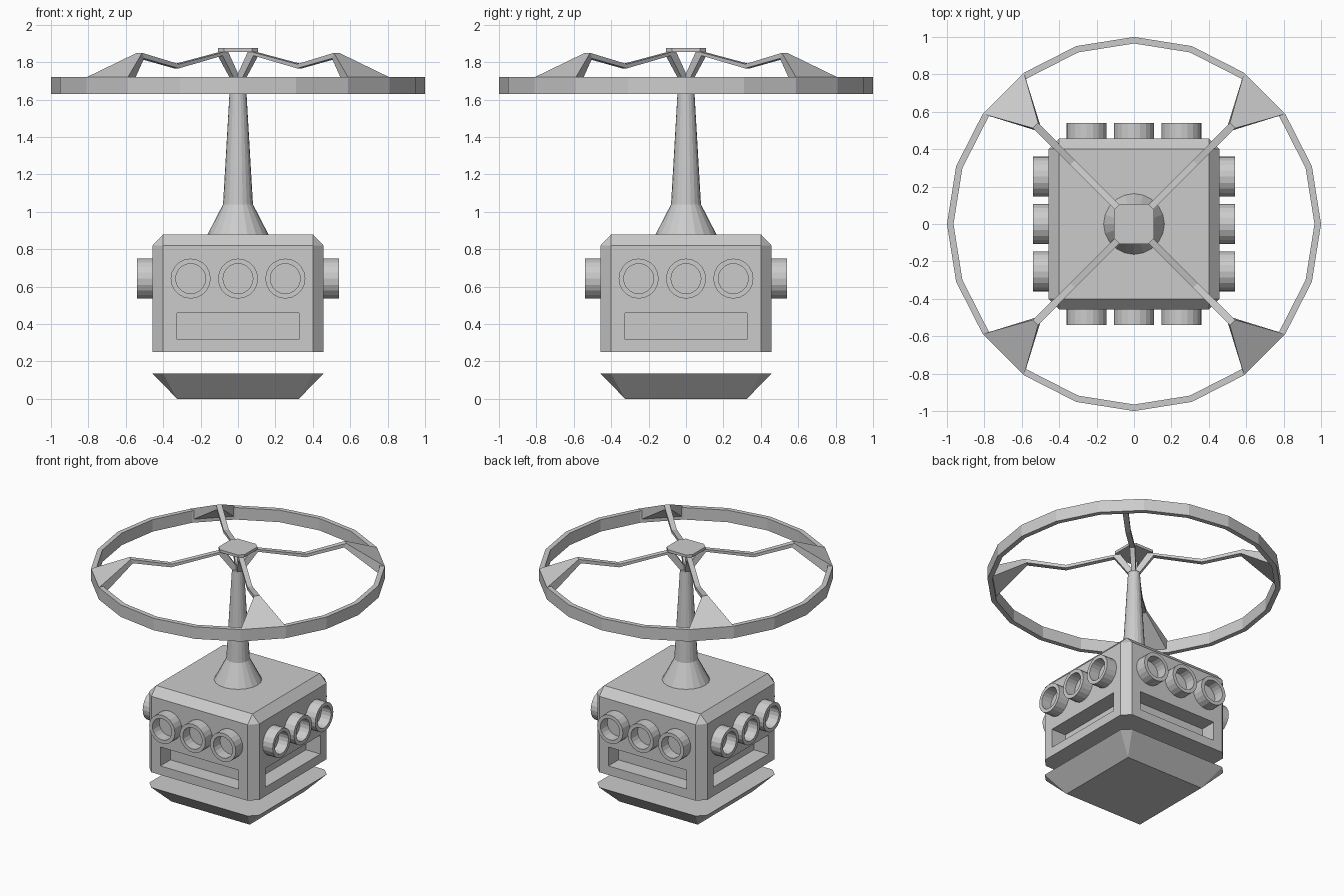
import bpy, bmesh, math
from mathutils import Matrix, Vector

if "Cube" in bpy.data.objects:
    bpy.data.objects.remove(bpy.data.objects["Cube"])


def finish(name, bm):
    bmesh.ops.recalc_face_normals(bm, faces=bm.faces)
    me = bpy.data.meshes.new(name)
    bm.to_mesh(me)
    bm.free()
    ob = bpy.data.objects.new(name, me)
    bpy.context.collection.objects.link(ob)
    return ob


def hull(name, points):
    bm = bmesh.new()
    bmesh.ops.convex_hull(bm, input=[bm.verts.new(p) for p in points])
    bmesh.ops.dissolve_limit(bm, angle_limit=0.01, verts=bm.verts, edges=bm.edges)
    return finish(name, bm)


def octagon(a, b, z):
    return [(sx * p, sy * q, z) for p, q in ((a, b), (b, a)) for sx in (-1, 1) for sy in (-1, 1)]


def square(a, z):
    return [(sx * a, sy * a, z) for sx in (-1, 1) for sy in (-1, 1)]


def lathe(name, profile, sides, matrix=Matrix(), closed=False):
    bm = bmesh.new()
    rings = [[bm.verts.new(matrix @ Vector((r * math.cos(t), r * math.sin(t), z)))
              for t in (2 * math.pi * i / sides for i in range(sides))] for r, z in profile]
    pairs = list(zip(rings, rings[1:]))
    if closed:
        pairs.append((rings[-1], rings[0]))
    else:
        bm.faces.new(rings[0])
        bm.faces.new(rings[-1])
    for a, b in pairs:
        for i in range(sides):
            j = (i + 1) % sides
            bm.faces.new((a[i], a[j], b[j], b[i]))
    return finish(name, bm)


# Floating base tray and chamfered body
hull("base_tray", octagon(0.457, 0.40, 0.135) + square(0.325, 0))
body = hull("body", octagon(0.457, 0.40, 0.25) + octagon(0.457, 0.40, 0.82) + square(0.40, 0.88))

# Slots cut into all four sides
bm = bmesh.new()
for k in range(4):
    m = (Matrix.Rotation(k * math.pi / 2, 4, 'Z') @ Matrix.Translation((0, -0.437, 0.388))
         @ Matrix.Diagonal((0.65, 0.20, 0.142, 1)))
    bmesh.ops.create_cube(bm, size=1, matrix=m)
cutter = finish("slot_cutter", bm)
cutter.hide_render = True
mod = body.modifiers.new("slots", 'BOOLEAN')
mod.operation, mod.object, mod.solver = 'DIFFERENCE', cutter, 'EXACT'
bpy.context.view_layer.objects.active = body
bpy.ops.object.modifier_apply(modifier=mod.name)
bpy.data.objects.remove(cutter)

# Three open tubes on each side
for k in range(4):
    for n, x in enumerate((-0.253, 0, 0.253)):
        m = (Matrix.Rotation(k * math.pi / 2, 4, 'Z') @ Matrix.Translation((x, -0.45, 0.643))
             @ Matrix.Rotation(math.pi / 2, 4, 'X'))
        lathe(f"tube_{k}_{n}", [(0.107, 0), (0.107, 0.09), (0.08, 0.09), (0.08, 0.01)], 20, m)

# Pole, wheel rim and hub cap
lathe("pole", [(0.165, 0.875), (0.08, 1.04), (0.041, 1.71)], 20)
lathe("rim", [(1, 1.63), (1, 1.72), (0.965, 1.72), (0.965, 1.63)], 20, closed=True)
hull("hub_cap", octagon(0.108, 0.075, 1.875) + octagon(0.108, 0.075, 1.855))

# Spokes: flared at the rim, bent, then turning down into the pole
# each section: upper (r, z), lower (r, z), half width
sections = [((0.988, 1.72), (0.988, 1.63), 0.156), ((0.745, 1.85), (0.73, 1.82), 0.02),
            ((0.465, 1.79), (0.465, 1.767), 0.018), ((0.095, 1.86), (0.135, 1.835), 0.018),
            ((0.005, 1.725), (0.035, 1.70), 0.015)]
for k in range(4):
    rot = Matrix.Rotation(math.pi / 4 + k * math.pi / 2, 4, 'Z')
    bm = bmesh.new()
    loops = [[bm.verts.new(rot @ Vector((p[0], w, p[1])))
              for p, w in ((u, h), (u, -h), (l, -h), (l, h))] for u, l, h in sections]
    for a, b in zip(loops, loops[1:]):
        for i in range(4):
            j = (i + 1) % 4
            bm.faces.new((a[i], a[j], b[j], b[i]))
    bm.faces.new(loops[0])
    bm.faces.new(loops[-1])
    finish(f"spoke_{k}", bm)
